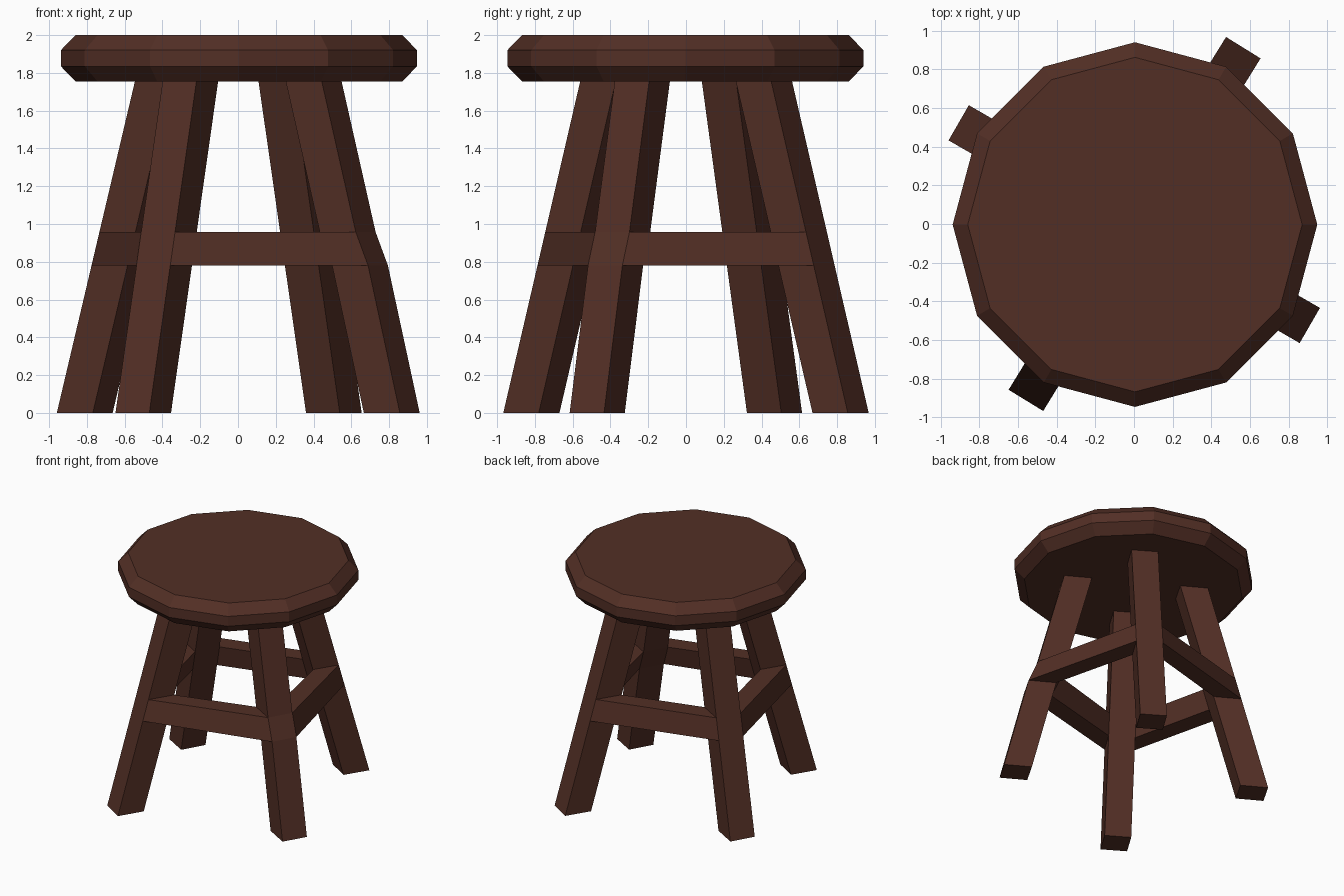
import bpy, bmesh
from math import sin, cos, pi, radians
from mathutils import Vector

default = bpy.data.objects.get("Cube")
if default:
    bpy.data.objects.remove(default, do_unlink=True)

wood = bpy.data.materials.new("dark_brown_wood")
wood.use_nodes = True
colour = (0.085, 0.028, 0.0185, 1)
wood.diffuse_color = colour
bsdf = wood.node_tree.nodes["Principled BSDF"]
bsdf.inputs["Base Color"].default_value = colour
bsdf.inputs["Roughness"].default_value = 0.8


def loft(name, rings):
    """Flat-shaded closed solid through a list of rings of points."""
    bm = bmesh.new()
    loops = [[bm.verts.new(p) for p in ring] for ring in rings]
    n = len(loops[0])
    for a, b in zip(loops, loops[1:]):
        for i in range(n):
            j = (i + 1) % n
            bm.faces.new((a[i], a[j], b[j], b[i]))
    bm.faces.new(loops[0][::-1])
    bm.faces.new(loops[-1])
    bmesh.ops.recalc_face_normals(bm, faces=bm.faces)
    mesh = bpy.data.meshes.new(name)
    bm.to_mesh(mesh)
    bm.free()
    mesh.materials.append(wood)
    obj = bpy.data.objects.new(name, mesh)
    bpy.context.collection.objects.link(obj)
    return obj


# Twelve-sided seat with chamfered rims
SEAT = [(0.865, 1.755), (0.943, 1.835), (0.943, 1.92), (0.865, 2.0)]
loft("seat", [[(0.005 + r * cos(i * pi / 6), -0.003 + r * sin(i * pi / 6), z)
               for i in range(12)] for r, z in SEAT])

# Splayed square legs: name, azimuth, radius at the floor, bend at the rung
LEGS = [("back_left_leg", 58.2, 1.073, 0),
        ("back_right_leg", 150, 1.047, 0),
        ("front_right_leg", 238.5, 1.07, 0),
        ("front_left_leg", 330, 1.05, 0.018)]
RUNG_LOW, RUNG_HIGH, TOP = 0.78, 0.957, 1.76
HALF_WIDTH, DEPTH, SPLAY = 0.105, 0.22, 0.272


def leg_ring(azimuth, radius, z, bend=0):
    """Order: outer and inner corner clockwise side, inner and outer other side."""
    a = radians(azimuth)
    out, side = Vector((cos(a), sin(a), 0)), Vector((-sin(a), cos(a), 0))
    r = radius - SPLAY * z + bend
    return [out * d + side * w + Vector((0, 0, z))
            for d, w in ((r, -HALF_WIDTH), (r - DEPTH, -HALF_WIDTH),
                         (r - DEPTH, HALF_WIDTH), (r, HALF_WIDTH))]


legs = []
for name, azimuth, radius, bend in LEGS:
    rings = [leg_ring(azimuth, radius, 0),
             leg_ring(azimuth, radius, RUNG_LOW, bend),
             leg_ring(azimuth, radius, RUNG_HIGH, -bend / 2),
             leg_ring(azimuth, radius, TOP)]
    loft(name, rings)
    legs.append(rings)

# Rungs bridge the facing sides of neighbouring legs
for i, name in enumerate(("back_rung", "right_rung", "front_rung", "left_rung")):
    _, low, high, _ = legs[i]
    _, low2, high2, _ = legs[(i + 1) % 4]
    loft(name, [[low[3], low[2], high[2], high[3]],
                [low2[0], low2[1], high2[1], high2[0]]])
